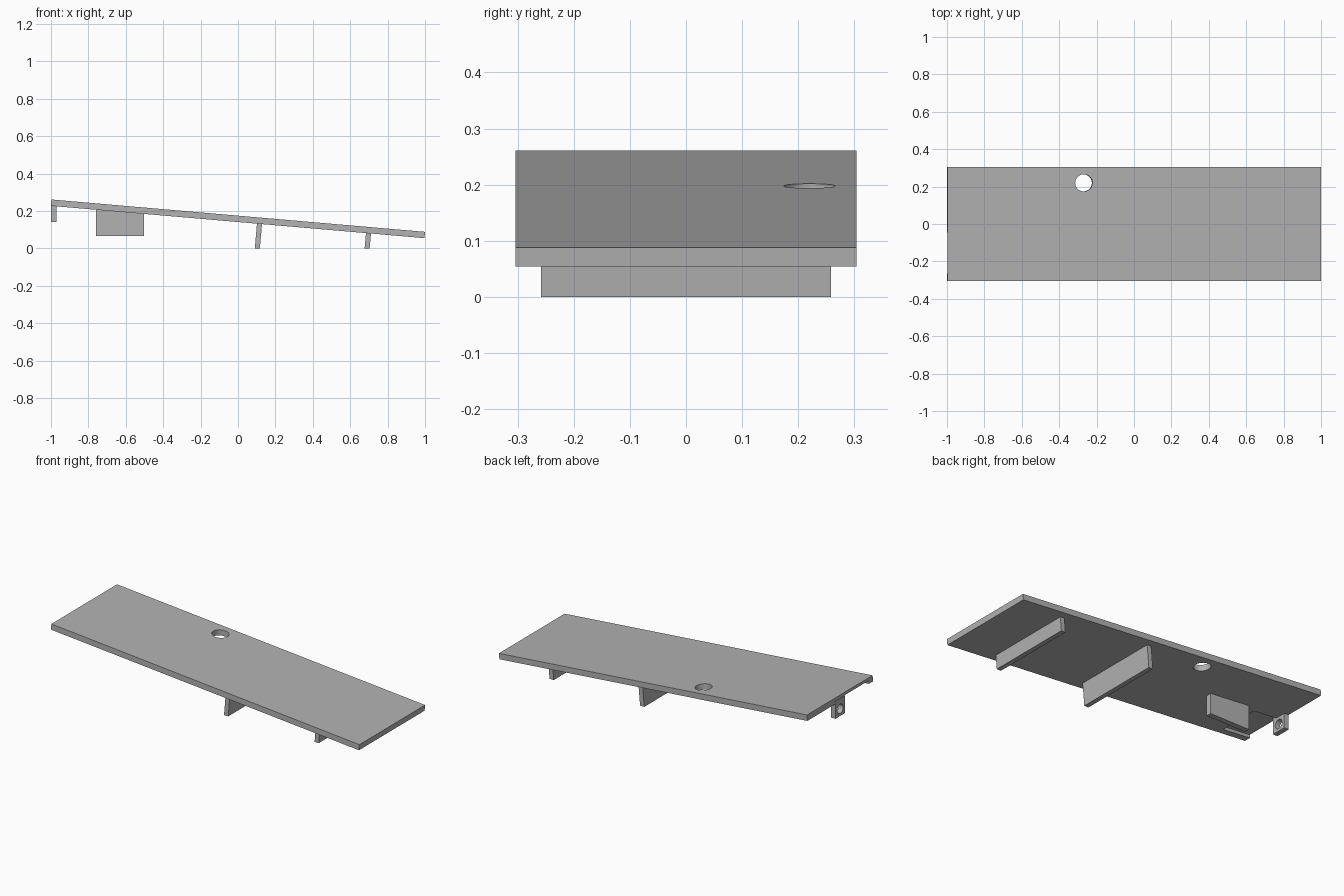
import bpy, math

cube = bpy.data.objects.get("Cube")
if cube:
    bpy.data.objects.remove(cube, do_unlink=True)

grey = bpy.data.materials.new("plain_grey")
grey.use_nodes = True
COLOUR = (0.45, 0.45, 0.45, 1)
grey.diffuse_color = COLOUR
grey.node_tree.nodes["Principled BSDF"].inputs["Base Color"].default_value = COLOUR

SLOPE = -0.0865          # fall of the board per unit of x
TILT = math.atan(-SLOPE)


def underside(x):
    return 0.1405 + SLOPE * x


def prism(name, profile, y0, y1):
    """Extrude an xz outline between two y positions."""
    n = len(profile)
    verts = [(x, y, z) for y in (y0, y1) for x, z in profile]
    faces = [tuple(range(n)), tuple(range(2 * n - 1, n - 1, -1))]
    faces += [(i, i + n, (i + 1) % n + n, (i + 1) % n) for i in range(n)]
    mesh = bpy.data.meshes.new(name)
    mesh.from_pydata(verts, [], faces)
    mesh.materials.append(grey)
    obj = bpy.data.objects.new(name, mesh)
    bpy.context.collection.objects.link(obj)
    return obj


def cylinder(name, location, radius, depth, turn):
    bpy.ops.mesh.primitive_cylinder_add(vertices=48, radius=radius, depth=depth,
                                        location=location, rotation=(0, turn, 0))
    obj = bpy.context.object
    obj.name = name
    obj.data.materials.append(grey)
    return obj


def cut(target, cutter):
    cutter.hide_render = True
    mod = target.modifiers.new("cut", "BOOLEAN")
    mod.operation = "DIFFERENCE"
    mod.solver = "EXACT"
    mod.object = cutter
    bpy.context.view_layer.objects.active = target
    bpy.ops.object.modifier_apply(modifier=mod.name)
    bpy.data.objects.remove(cutter, do_unlink=True)


# Sloping board with square ends
board = prism("board", [(-1, 0.227), (0.997, 0.0543), (1, 0.088), (-0.997, 0.261)],
              -0.304, 0.304)

# Round through-hole near the back edge
cut(board, cylinder("hole_cutter", (-0.27, 0.22, 0.18), 0.046, 0.3, TILT))

# Shallow pocket under the high end, open at the end
cut(board, prism("pocket_cutter",
                 [(x, underside(x) + dz) for x, dz in
                  ((-1.1, -0.03), (-0.82, -0.03), (-0.82, 0.018), (-1.1, 0.018))],
                 -0.265, -0.02))

# Two cross ribs that stand square to the board
for name, x in (("middle_rib", 0.09), ("end_rib", 0.677)):
    width = 0.027
    top = underside(x) + 0.005
    lean = -SLOPE * top
    prism(name, [(x, 0), (x + width, 0),
                 (x + width + lean, top + SLOPE * width), (x + lean, top)],
          -0.258, 0.258)

# Lengthwise fin under the high end
prism("fin", [(-0.76, 0.065), (-0.503, 0.065),
              (-0.503, underside(-0.503) + 0.005), (-0.76, underside(-0.76) + 0.005)],
      -0.018, 0.013)

# Hanging lug with a round eye
lug = prism("lug", [(-1, 0.14), (-0.97, 0.14), (-0.97, 0.243), (-1, 0.243)],
            -0.045, 0.045)
cut(lug, cylinder("eye_cutter", (-0.985, 0, 0.182), 0.027, 0.1, math.pi / 2))

# Smooth hole walls, sharp edges elsewhere
for obj in (board, lug):
    bpy.ops.object.select_all(action="DESELECT")
    obj.select_set(True)
    bpy.context.view_layer.objects.active = obj
    bpy.ops.object.shade_smooth_by_angle(angle=math.radians(30))
